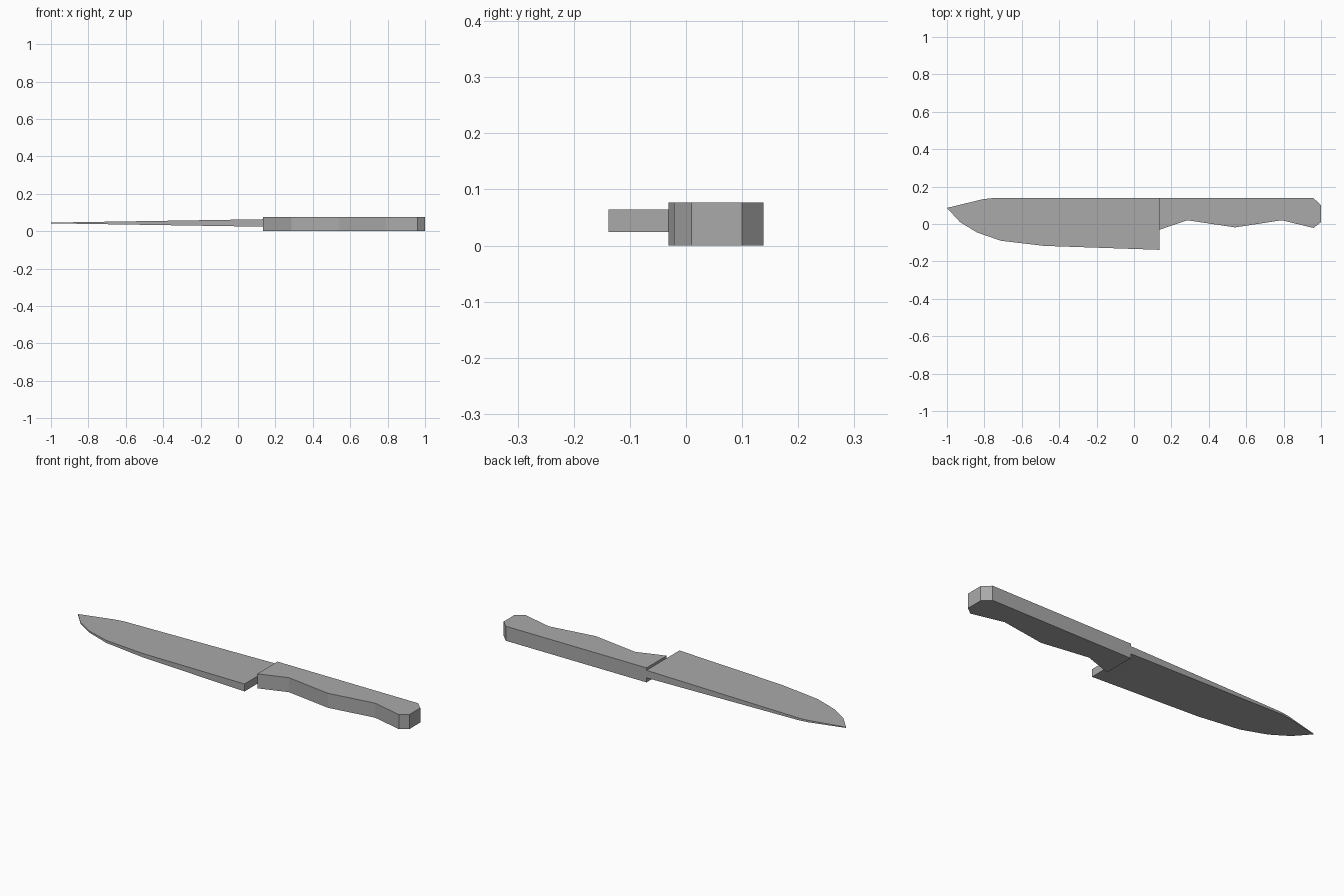
import bpy
import bmesh

if "Cube" in bpy.data.objects:
    bpy.data.objects.remove(bpy.data.objects["Cube"], do_unlink=True)

steel = bpy.data.materials.new("plain_grey")
steel.use_nodes = True
GREY = (0.4, 0.4, 0.4, 1)
steel.diffuse_color = GREY
steel.node_tree.nodes["Principled BSDF"].inputs["Base Color"].default_value = GREY


def slab(name, outline, mid, half_thickness):
    """Flat solid from an outline; half_thickness(x) gives its taper."""
    bm = bmesh.new()
    rings = [[bm.verts.new((x, y, mid + side * half_thickness(x))) for x, y in outline]
             for side in (-1, 1)]
    low, high = rings
    bm.faces.new(low)
    bm.faces.new(high)
    for i in range(len(outline)):
        j = (i + 1) % len(outline)
        bm.faces.new((low[i], low[j], high[j], high[i]))
    bmesh.ops.recalc_face_normals(bm, faces=bm.faces)
    mesh = bpy.data.meshes.new(name)
    bm.to_mesh(mesh)
    bm.free()
    mesh.materials.append(steel)
    obj = bpy.data.objects.new(name, mesh)
    bpy.context.collection.objects.link(obj)
    return obj


JOINT = 0.135

# Blade: straight spine, curved belly, thinning toward the tip
blade_outline = [
    (JOINT, 0.138), (JOINT, -0.138), (-0.48, -0.117), (-0.71, -0.09),
    (-0.84, -0.045), (-0.93, 0.01), (-1, 0.086), (-0.81, 0.132), (-0.76, 0.138),
]
slab("blade", blade_outline, 0.044,
     lambda x: 0.002 + 0.018 * (x + 1) / (JOINT + 1))

# Handle: straight back with a wavy finger grip and chamfered butt
handle_outline = [
    (JOINT, 0.138), (0.96, 0.138), (1, 0.1), (1, 0.01), (0.96, -0.021),
    (0.79, 0.02), (0.54, -0.018), (0.285, 0.02), (JOINT, -0.031),
]
slab("handle", handle_outline, 0.0385, lambda x: 0.0385)
